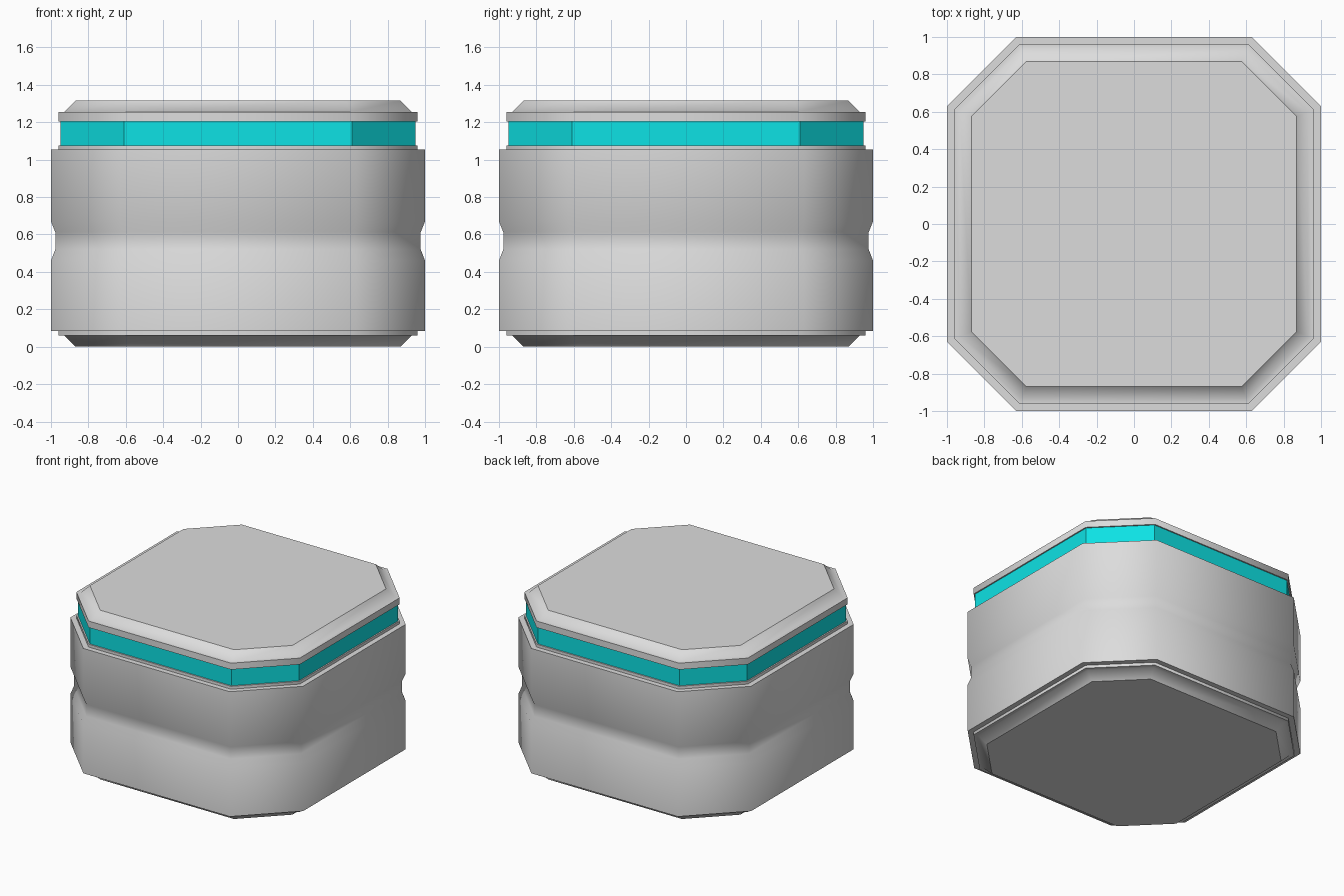
import bpy, bmesh, math

if "Cube" in bpy.data.objects:
    bpy.data.objects.remove(bpy.data.objects["Cube"])


def material(name, rgb):
    m = bpy.data.materials.new(name)
    m.diffuse_color = (*rgb, 1)
    m.use_nodes = True
    m.node_tree.nodes["Principled BSDF"].inputs["Base Color"].default_value = m.diffuse_color
    return m


grey = material("light grey", (0.72, 0.72, 0.72))
teal = material("bright teal", (0.004, 0.76, 0.78))


def ring(h, z):
    # Square of half width h with cut corners
    c = 0.575 + (h - 0.87) * 0.42
    return [(c, -h, z), (h, -c, z), (h, c, z), (c, h, z),
            (-c, h, z), (-h, c, z), (-h, -c, z), (-c, -h, z)]


def part(name, profile, mat, smooth=True):
    bm = bmesh.new()
    rings = [[bm.verts.new(p) for p in ring(h, z)] for h, z in profile]
    for a, b in zip(rings, rings[1:]):
        for i in range(8):
            j = (i + 1) % 8
            bm.faces.new((a[i], a[j], b[j], b[i]))
    caps = [bm.faces.new(rings[0][::-1]), bm.faces.new(rings[-1])]
    bm.normal_update()
    for f in bm.faces:
        f.smooth = smooth
    # Soft corners, hard ledges and hard cap outlines
    for e in bm.edges:
        e.smooth = e.calc_face_angle(0) < math.radians(50)
    for f in caps:
        f.smooth = False
        for e in f.edges:
            e.smooth = False
    me = bpy.data.meshes.new(name)
    bm.to_mesh(me)
    bm.free()
    me.materials.append(mat)
    ob = bpy.data.objects.new(name, me)
    bpy.context.collection.objects.link(ob)


# Main body: chamfered foot, waist groove, top ledge
part("body", [(0.87, 0.0), (0.93, 0.06), (0.96, 0.06), (0.96, 0.083),
              (1.0, 0.083), (1.0, 0.46), (0.977, 0.52), (0.977, 0.613),
              (1.0, 0.67), (1.0, 1.053), (0.96, 1.053), (0.96, 1.075)], grey)
# Coloured band
part("colour_band", [(0.95, 1.065), (0.95, 1.215)], teal, False)
# Lid with chamfered top
part("lid", [(0.96, 1.205), (0.96, 1.255), (0.93, 1.255), (0.87, 1.315)], grey)
